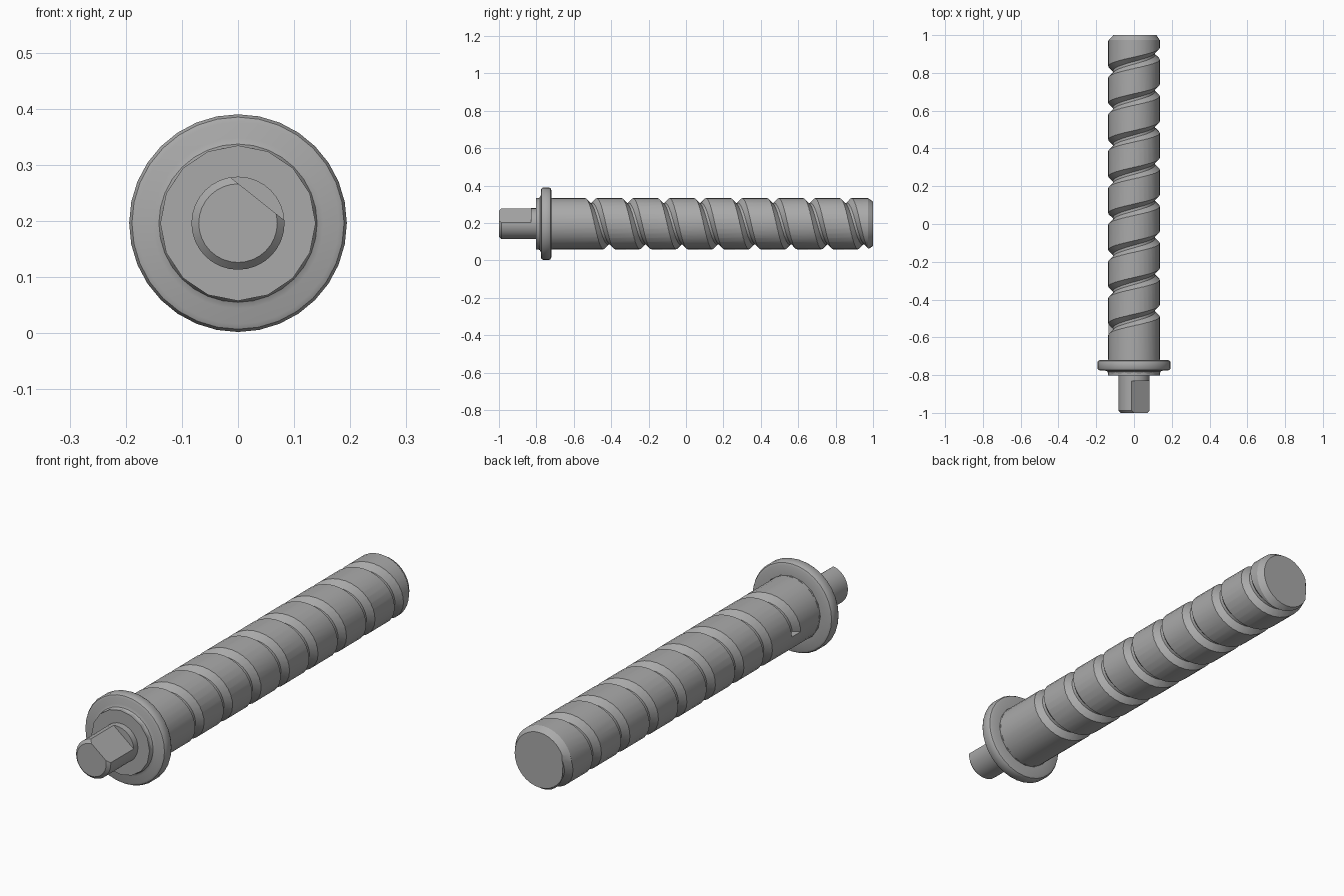
import bpy, bmesh
from math import pi, sin, cos, atan2, radians

AXIS_Z = 0.196      # height of the rod's centre line

cube = bpy.data.objects.get("Cube")
if cube:
    bpy.data.objects.remove(cube, do_unlink=True)

steel = bpy.data.materials.new("grey_steel")
steel.use_nodes = True
steel.diffuse_color = (0.40, 0.40, 0.40, 1)
steel.node_tree.nodes["Principled BSDF"].inputs["Base Color"].default_value = (0.40, 0.40, 0.40, 1)


def sweep(name, rings, cyclic=False):
    """Join equal rings of points into a closed solid."""
    bm = bmesh.new()
    loops = [[bm.verts.new(p) for p in ring] for ring in rings]
    count = len(loops[0])
    pairs = list(zip(loops, loops[1:]))
    for a, b in pairs:
        for i in range(count):
            j = (i + 1) % count
            bm.faces.new((a[i], a[j], b[j], b[i]))
    bm.faces.new(loops[0])
    bm.faces.new(loops[-1])
    bmesh.ops.recalc_face_normals(bm, faces=bm.faces)
    mesh = bpy.data.meshes.new(name)
    bm.to_mesh(mesh)
    bm.free()
    obj = bpy.data.objects.new(name, mesh)
    obj.data.materials.append(steel)
    bpy.context.collection.objects.link(obj)
    return obj


def point(radius, angle, y):
    # angle runs from the top towards +x
    return (radius * sin(angle), y, AXIS_Z + radius * cos(angle))


def lathe(name, profile, sides):
    return sweep(name, [[point(r, 2 * pi * i / sides, y) for i in range(sides)]
                        for y, r in profile])


def cut(obj, cutter):
    mod = obj.modifiers.new("cut", "BOOLEAN")
    mod.operation = "DIFFERENCE"
    mod.solver = "EXACT"
    mod.object = cutter
    bpy.context.view_layer.objects.active = obj
    bpy.ops.object.modifier_apply(modifier=mod.name)
    bpy.data.objects.remove(cutter, do_unlink=True)


def smooth(obj):
    bpy.ops.object.select_all(action="DESELECT")
    obj.select_set(True)
    bpy.context.view_layer.objects.active = obj
    bpy.ops.object.shade_smooth_by_angle(angle=radians(30))


# Rod with a chamfered back end
R = 0.1365
rod = lathe("threaded_rod", [(-0.76, R), (0.973, R), (1.0, 0.119)], 32)

# Helical groove, swept as a blunt V along the rod
PITCH, STEPS = 0.1945, 32
section = [(-0.042, R + 0.012), (-0.007, R - 0.025), (0.007, R - 0.025), (0.042, R + 0.012)]
rings = []
for s in range(int(-0.3 * STEPS), int(8.1 * STEPS)):
    turn = (s + 0.37) / STEPS
    rings.append([point(r, 2 * pi * turn, -0.508 + PITCH * turn + dy) for dy, r in section])
cut(rod, sweep("groove_cutter", rings))

# Flange with rounded rim and a small fillet at the collar
flange = lathe("flange", [
    (-0.792, 0.136), (-0.781, 0.141), (-0.776, 0.152), (-0.776, 0.180), (-0.772, 0.189),
    (-0.763, 0.194), (-0.733, 0.194), (-0.724, 0.189), (-0.720, 0.180), (-0.720, 0.130)], 32)

# Faceted collar through the flange
collar = lathe("collar", [(-0.802, 0.1385), (-0.714, 0.1385)], 16)

# Drive stub with chamfered tip and one flat
stub = lathe("drive_stub", [(-1.0, 0.070), (-0.987, 0.083), (-0.79, 0.083)], 32)
tilt, depth, half = atan2(0.62, 0.78), 0.0555, 0.1
bpy.ops.mesh.primitive_cube_add(
    size=2 * half, rotation=(0, tilt, 0),
    location=point(depth + half, tilt, -0.83 - half))
flat_cutter = bpy.context.object
flat_cutter.scale = (1.5, 1, 1)
flat_cutter.data.materials.append(steel)
bpy.context.view_layer.update()
cut(stub, flat_cutter)

for part in (rod, flange, collar, stub):
    smooth(part)
